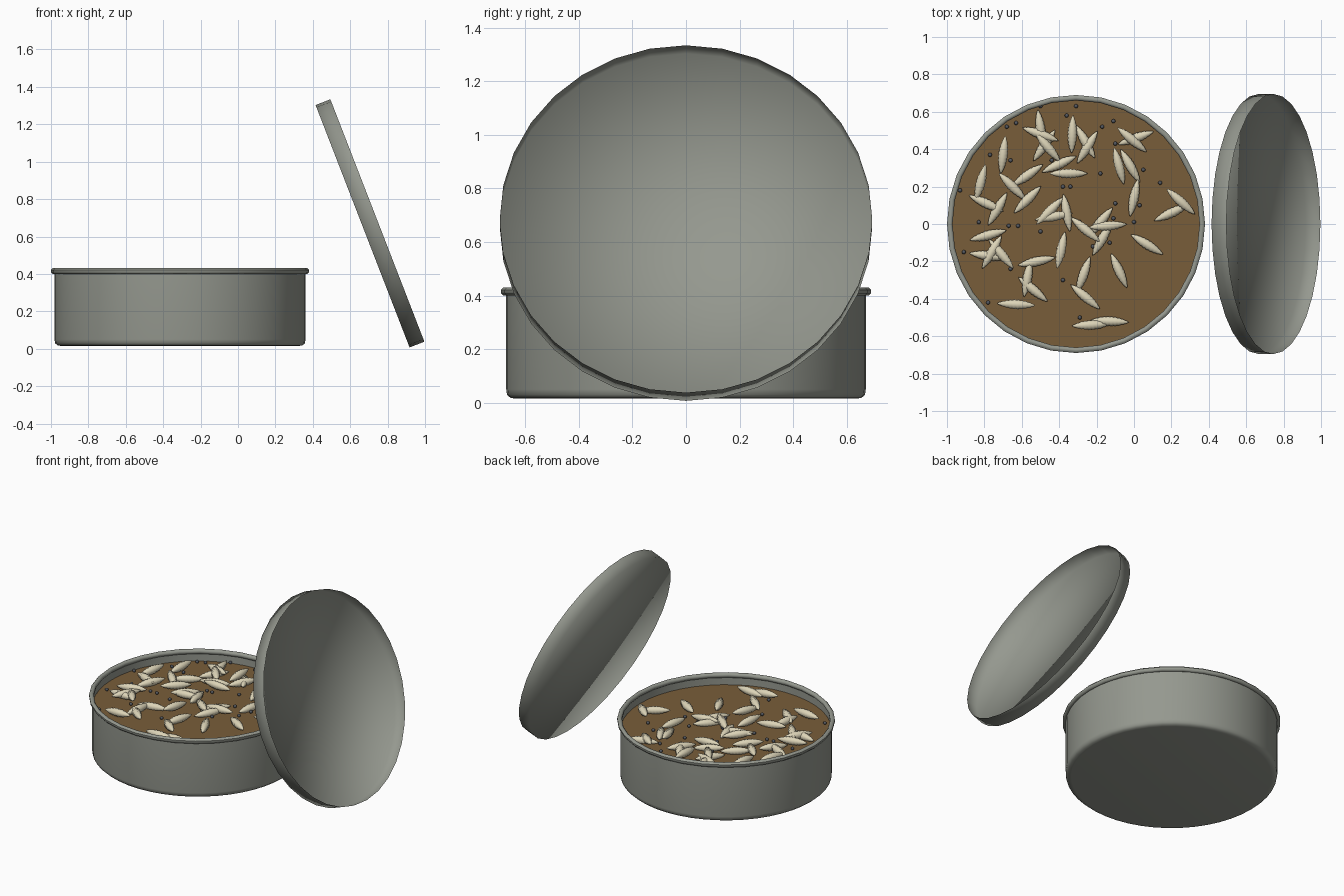
import bpy, bmesh, math, random
from mathutils import Matrix, Vector

if "Cube" in bpy.data.objects:
    bpy.data.objects.remove(bpy.data.objects["Cube"])

random.seed(4)
CX = -0.31          # tin centre in x
SOIL_Z = 0.35


def material(name, rgb):
    m = bpy.data.materials.new(name)
    m.diffuse_color = (*rgb, 1)
    m.use_nodes = True
    m.node_tree.nodes["Principled BSDF"].inputs["Base Color"].default_value = m.diffuse_color
    return m


METAL = material("grey metal", (0.30, 0.315, 0.275))
SOIL = material("brown soil", (0.19, 0.11, 0.042))
CREAM = material("cream", (0.72, 0.66, 0.48))
DARK = material("dark pellet", (0.09, 0.10, 0.12))


def lathe_mesh(name, profile, sides, mat):
    """Revolve (radius, z) points around z; radius 0 becomes a pole."""
    bm = bmesh.new()
    rings = []
    for r, z in profile:
        if r == 0:
            rings.append([bm.verts.new((0, 0, z))])
        else:
            rings.append([bm.verts.new((r * math.cos(2 * math.pi * i / sides),
                                        r * math.sin(2 * math.pi * i / sides), z))
                          for i in range(sides)])
    for a, b in zip(rings, rings[1:]):
        for i in range(sides):
            j = (i + 1) % sides
            quad = [a[i % len(a)], a[j % len(a)], b[j % len(b)], b[i % len(b)]]
            bm.faces.new(list(dict.fromkeys(quad)))
    bmesh.ops.recalc_face_normals(bm, faces=bm.faces)
    for f in bm.faces:
        f.smooth = True
    me = bpy.data.meshes.new(name)
    bm.to_mesh(me)
    bm.free()
    me.materials.append(mat)
    return me


def place(name, mesh, matrix):
    ob = bpy.data.objects.new(name, mesh)
    bpy.context.collection.objects.link(ob)
    ob.matrix_world = matrix
    return ob


tin_pos = Matrix.Translation((CX, 0, 0))

# Tin body: open pan with a small rounded bottom edge
place("tin_body", lathe_mesh("tin_body", [
    (0, 0.015), (0.635, 0.015), (0.655, 0.018), (0.668, 0.03),
    (0.671, 0.05), (0.671, 0.415)], 48, METAL), tin_pos)

# Rolled rim
tube = [(0.675 + 0.016 * math.cos(k * math.pi / 4 + math.pi / 8),
         0.415 + 0.017 * math.sin(k * math.pi / 4 + math.pi / 8)) for k in range(9)]
rim = lathe_mesh("tin_rim", tube, 32, METAL)
place("tin_rim", rim, tin_pos)

# Soil filling
place("soil", lathe_mesh("soil", [(0, SOIL_Z), (0.668, SOIL_Z)], 48, SOIL), tin_pos)

# Lid: shallow thin dish leaning on its edge, hollow side facing outwards
n = 32
lid = lathe_mesh("lid", [(0.695, 0.085), (0.695, 0.0), (0, 0.0)], n, METAL)
place("lid", lid, Matrix.Translation((0.666, 0, 0.655))
      @ Matrix.Rotation(math.radians(90 - 21.2), 4, 'Y'))

# Grub: ribbed spindle shape, lying along local x
L, R, N = 0.205, 0.026, 20
prof = [(0, -L / 2)]
for k in range(1, N):
    t = k / N
    rib = 1.06 if k % 2 else 0.93
    prof.append((R * math.sin(math.pi * t) ** 0.75 * rib, (t - 0.5) * L))
prof.append((0, L / 2))
grub = lathe_mesh("grub", prof, 10, CREAM)
lay_down = Matrix.Rotation(math.pi / 2, 4, 'Y')

# Grub positions: x and y in hundredths, heading in degrees
GRUBS = [
    (-50, 51, 98), (-50, 48, -20), (-48, 42, 55), (-46, 41, -50), (-33, 48, 88),
    (-25, 41, 58), (-26, 44, -60), (-40, 32, 25), (-35, 27, 0), (-70, 37, 83),
    (-57, 26, 35), (-65, 20, -45), (-82, 22, 75), (-57, 13, 45), (-79, 11, -25),
    (-73, 8, 60), (-45, 7, 45), (-36, 6, -80), (-43, 4, 10), (-39, -14, 78),
    (-78, -6, 15), (-76, -15, 60), (-78, -17, -8), (-71, -16, -50), (-52, -20, 12),
    (-57, -29, 80), (-54, -35, -40), (-63, -43, -3), (-27, -27, 70), (-26, -39, -40),
    (-8, -25, -65), (7, -11, -32), (-26, -3, -40), (-18, 1, 50), (-14, -1, 5),
    (-17, -8, 60), (0, 14, 78), (-2, 31, -60), (-8, 31, -75), (-1, 45, -40),
    (1, 46, 20), (25, 12, -42), (20, 6, 25), (-23, -54, 3), (-13, -52, -3)]
for i, (x, y, a) in enumerate(GRUBS):
    place(f"grub_{i + 1}", grub,
          Matrix.Translation((x / 100, y / 100, SOIL_Z + random.uniform(0.012, 0.03)))
          @ Matrix.Rotation(math.radians(a), 4, 'Z')
          @ Matrix.Rotation(math.radians(random.uniform(-5, 5)), 4, 'Y')
          @ lay_down)

# Small dark pellets scattered on the soil
bm = bmesh.new()
bmesh.ops.create_icosphere(bm, subdivisions=2, radius=0.011)
for f in bm.faces:
    f.smooth = True
pellet = bpy.data.meshes.new("pellet")
bm.to_mesh(pellet)
bm.free()
pellet.materials.append(DARK)
PELLETS = [
    (-63, 54), (-68, 52), (-50, 63), (-36, 58), (-31, 63), (-11, 55), (-17, 52),
    (-77, 37), (-93, 18), (-66, 34), (-44, 34), (-38, 20), (-34, 20), (-18, 27),
    (-10, 43), (5, 29), (14, 22), (-10, 11), (-11, 3), (0, 1), (-13, -10),
    (-20, -13), (-22, -12), (-38, -30), (-29, -50), (-78, -42), (-91, -15),
    (-83, 1), (-67, -1), (-62, -1), (-66, -24), (-72, 11), (3, 10), (-29, 1), (-50, -4)]
for i, (x, y) in enumerate(PELLETS):
    place(f"pellet_{i + 1}", pellet, Matrix.Translation((x / 100, y / 100, SOIL_Z + 0.009)))
